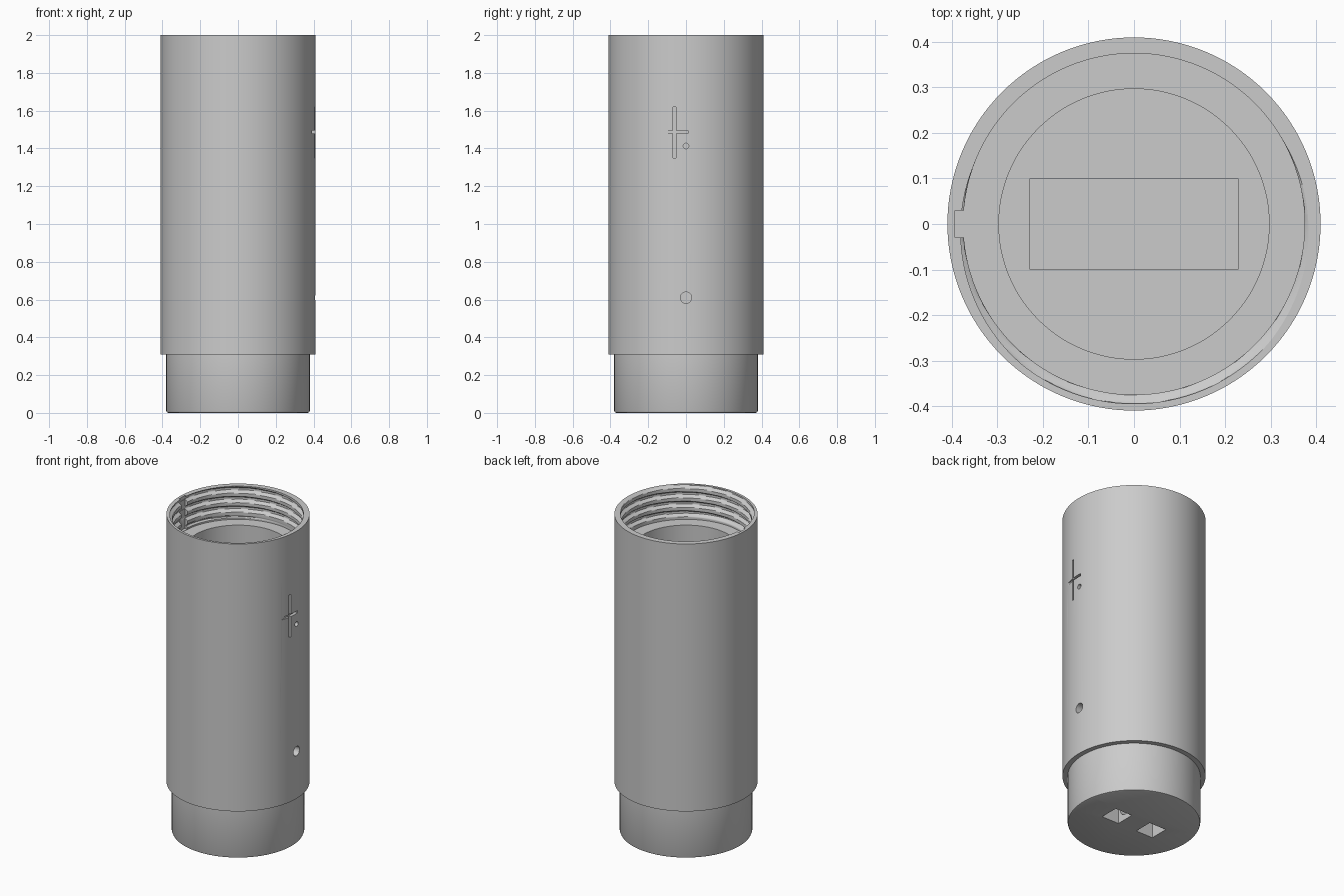
import bpy, bmesh, math
from mathutils import Matrix

if "Cube" in bpy.data.objects:
    bpy.data.objects.remove(bpy.data.objects["Cube"])

SEG = 128
TOP, STEP, FLOOR = 2.0, 1.79, 0.06      # rim, thread seat, inside floor
CREST, ROOT, PITCH = 0.375, 0.395, 0.06

grey = bpy.data.materials.new("grey plastic")
grey.diffuse_color = (0.6, 0.6, 0.6, 1)
grey.use_nodes = True
grey.node_tree.nodes["Principled BSDF"].inputs["Base Color"].default_value = grey.diffuse_color


def new_object(name, bm):
    bmesh.ops.recalc_face_normals(bm, faces=bm.faces)
    mesh = bpy.data.meshes.new(name)
    bm.to_mesh(mesh)
    bm.free()
    mesh.materials.append(grey)
    obj = bpy.data.objects.new(name, mesh)
    bpy.context.collection.objects.link(obj)
    return obj


def box(name, x, y, z):
    bm = bmesh.new()
    size = [b - a for a, b in (x, y, z)]
    mid = [(a + b) / 2 for a, b in (x, y, z)]
    bmesh.ops.create_cube(bm, size=1, matrix=Matrix.Translation(mid) @ Matrix.Diagonal((*size, 1)))
    return new_object(name, bm)


def rod_x(name, radius, x0, x1, z):
    bm = bmesh.new()
    m = Matrix.Translation(((x0 + x1) / 2, 0, z)) @ Matrix.Rotation(math.pi / 2, 4, 'Y')
    bmesh.ops.create_cone(bm, cap_ends=True, segments=32, radius1=radius, radius2=radius,
                          depth=x1 - x0, matrix=m)
    return new_object(name, bm)


def thread_radius(angle, z):
    # trapezoid helix, fading out just above the seat
    p = ((z - TOP) / PITCH - (angle + math.radians(85)) / math.tau) % 1.0
    groove = min(1, max(0, 1.6 - 5 * min(p, 1 - p)))
    fade = min(1, max(0, (z - STEP - 0.01) / 0.02))
    return CREST + (ROOT - CREST) * groove * fade


# Tube: outer wall with plug, threaded mouth, straight bore
rows = 64
profile = [(0.37, 0), (0.377, 0.003), (0.38, 0.01), (0.38, 0.31), (0.41, 0.31), (0.41, TOP)]
profile += [(None, TOP + (STEP - TOP) * i / rows) for i in range(rows + 1)]
profile += [(0.297, STEP), (0.297, FLOOR)]
bm = bmesh.new()
rings = []
for r, z in profile:
    ring = []
    for i in range(SEG):
        a = math.tau * i / SEG
        rad = thread_radius(a, z) if r is None else r
        ring.append(bm.verts.new((rad * math.cos(a), rad * math.sin(a), z)))
    rings.append(ring)
for lo, hi in zip(rings, rings[1:]):
    for i in range(SEG):
        j = (i + 1) % SEG
        bm.faces.new((lo[i], lo[j], hi[j], hi[i]))
bm.faces.new(rings[0])
bm.faces.new(rings[-1])
tube = new_object("tube_body", bm)


def combine(tool, operation='DIFFERENCE'):
    mod = tube.modifiers.new(tool.name, 'BOOLEAN')
    mod.operation, mod.object, mod.solver = operation, tool, 'EXACT'
    bpy.context.view_layer.objects.active = tube
    bpy.ops.object.modifier_apply(modifier=mod.name)
    bpy.data.objects.remove(tool)


# Raised block on the inside floor
combine(box("floor_block", (-0.23, 0.23), (-0.1, 0.1), (0.03, 0.22)), 'UNION')
# Two cord sockets underneath, joined by a round passage
for s in (-1, 1):
    combine(box("socket", sorted((s * 0.067, s * 0.187)), (-0.06, 0.06), (-0.1, 0.17)))
combine(rod_x("cord_passage", 0.04, -0.1, 0.1, 0.075))
# Key slot through the thread
combine(box("key_slot", (-0.393, -0.33), (-0.03, 0.03), (STEP + 0.002, 2.1)))
# Side holes
combine(rod_x("large_hole", 0.03, 0.2, 0.5, 0.61))
combine(rod_x("small_hole", 0.015, 0.2, 0.5, 1.413))
# Engraved cross mark
combine(box("upright_groove", (0.393, 0.5), (-0.068, -0.053), (1.35, 1.62)))
combine(box("level_groove", (0.391, 0.5), (-0.13, 0.01), (1.48, 1.495)))

bpy.ops.object.select_all(action='DESELECT')
tube.select_set(True)
bpy.context.view_layer.objects.active = tube
bpy.ops.object.shade_smooth_by_angle(angle=math.radians(30))
